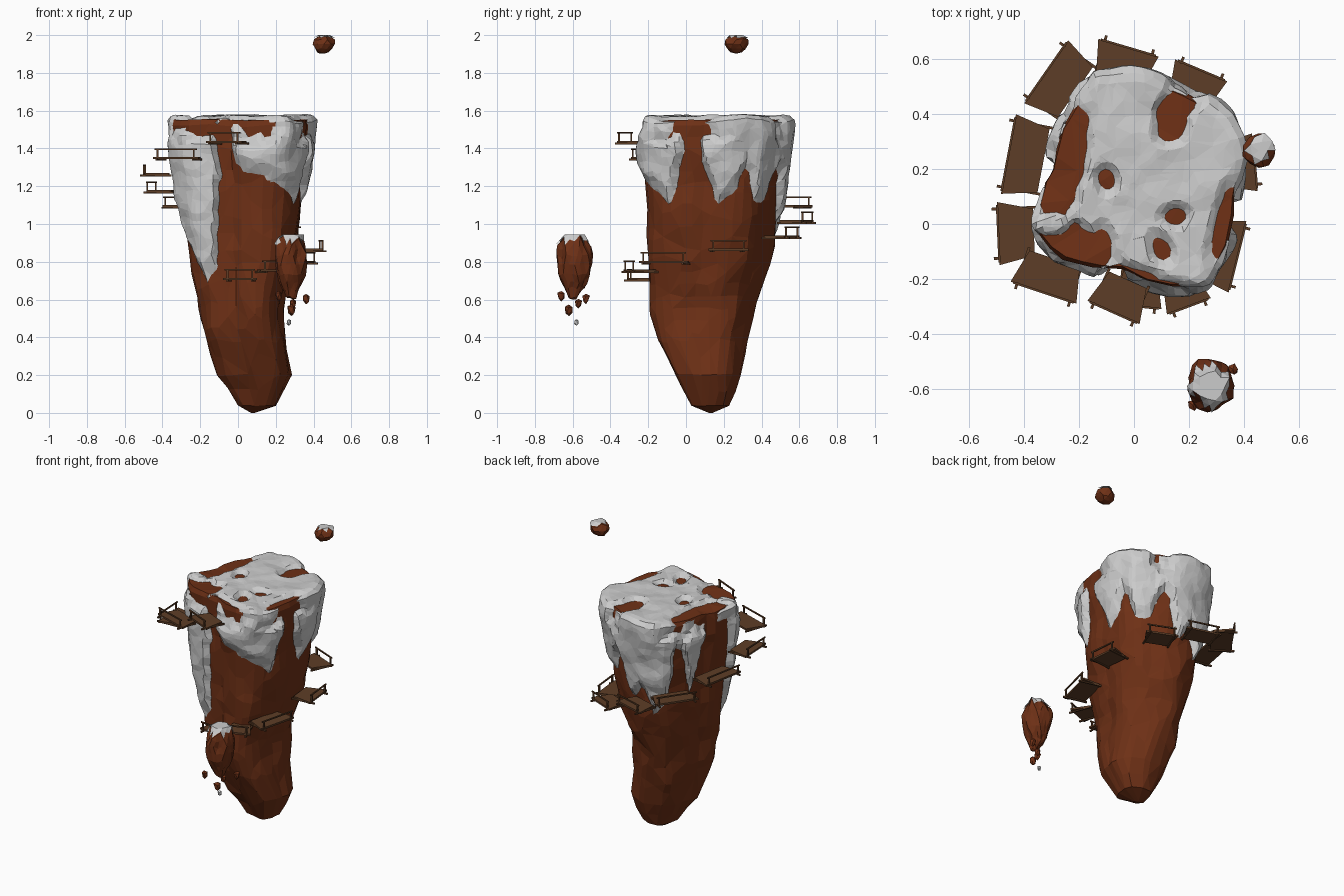
import bpy, bmesh, math, random
from mathutils import Vector, noise

if "Cube" in bpy.data.objects:
    bpy.data.objects.remove(bpy.data.objects["Cube"])

random.seed(4)

def material(name, rgb):
    m = bpy.data.materials.new(name)
    m.diffuse_color = (*rgb, 1)
    m.use_nodes = True
    m.node_tree.nodes["Principled BSDF"].inputs["Base Color"].default_value = m.diffuse_color
    return m

ROCK = material("rock_brown", (0.157, 0.03, 0.008))
WOOD = material("wood_brown", (0.11, 0.048, 0.02))

def add_object(name, bm, mat=None, decimate=None):
    bmesh.ops.recalc_face_normals(bm, faces=bm.faces)
    me = bpy.data.meshes.new(name)
    bm.to_mesh(me)
    bm.free()
    ob = bpy.data.objects.new(name, me)
    bpy.context.collection.objects.link(ob)
    if mat:
        me.materials.append(mat)
    if decimate:
        ob.modifiers.new("facets", 'DECIMATE').ratio = decimate
    return ob

def lerp_table(table, x):
    for a, b in zip(table, table[1:]):
        if a[0] <= x <= b[0]:
            f = (x - a[0]) / (b[0] - a[0])
            return [p + (q - p) * f for p, q in zip(a[1:], b[1:])]
    return list(table[-1][1:])

# Island shape: plan outline, and bounding box (x0, x1, y0, y1) by height
TOP = 1.55
CX, CY = 0.02, 0.155
OUTLINE = [(-.2, .53), (0, .58), (.24, .49), (.37, .42), (.42, .27), (.40, .09), (.29, -.23),
           (.2, -.27), (-.05, -.18), (-.3, -.14), (-.38, -.03), (-.32, .22), (-.26, .42)]
SECTIONS = [(0, .07, .09, .12, .14), (.04, 0, .2, .03, .23), (.2, -.1, .28, -.06, .29),
            (.4, -.18, .25, -.165, .33), (.6, -.21, .235, -.19, .375), (.8, -.245, .29, -.195, .44),
            (1.0, -.28, .33, -.205, .475), (1.2, -.31, .345, -.215, .50), (TOP, -.355, .385, -.23, .54)]
polar = sorted((math.degrees(math.atan2(y - CY, x - CX)), math.hypot(x - CX, y - CY)) for x, y in OUTLINE)
polar = [(polar[-1][0] - 360, polar[-1][1])] + polar + [(polar[0][0] + 360, polar[0][1])]

def surface(deg, u):
    """u 0..1 runs over the top from centre to rim, above 1 it runs down the side."""
    z = TOP if u <= 1 else TOP - (u - 1)
    r = min(u, 1) * (0.965 if u <= 1 else 1)
    x0, x1, y0, y1 = lerp_table(SECTIONS, max(z, 0))
    rad = lerp_table(polar, deg)[0]
    nx = math.cos(math.radians(deg)) * rad / 0.40
    ny = math.sin(math.radians(deg)) * rad / 0.42
    p = Vector(((x0 + x1) / 2 + nx * r * (x1 - x0) / 2, (y0 + y1) / 2 + ny * r * (y1 - y0) / 2, z))
    n = noise.noise_vector(p * 7) * 0.018 + noise.noise_vector(p * 17) * 0.006
    if z < 0.1:
        n *= 0.2
    if u <= 1:
        n.z *= 0.7
    p += n
    p.z = max(p.z, 0)
    return p

def grid_faces(bm, rows, keep=None):
    for i in range(len(rows) - 1):
        k = len(rows[i])
        for j in range(k):
            quad = [rows[i][j], rows[i][(j + 1) % k], rows[i + 1][(j + 1) % k], rows[i + 1][j]]
            if keep is None or any(v in keep for v in quad):
                bm.faces.new(quad)

# Main rock
bm = bmesh.new()
us = [.03, .2, .4, .6, .8, 1] + [1.03 + i * .06 for i in range(20)] + [1 + TOP - z for z in (.3, .2, .12, .04, 0)]
rows = [[bm.verts.new(surface(-180 + j * 9, u)) for j in range(40)] for u in us]
grid_faces(bm, rows)
bm.faces.new(rows[0])
bm.faces.new(rows[-1])
add_object("main_rock", bm, ROCK, 0.4)

# Snow: lower edge by angle, and bare patches (cx, cy, rx, ry, rotation)
EDGE = [(-180, 1.5), (-163, 1.45), (-153, .9), (-135, .70), (-121, .77), (-117, .95), (-113, 1.3),
        (-109, 1.65), (-100, 1.55), (-95, 1.31), (-72, 1.25), (-50, 1.18), (-38, 1.11), (-28, 1.35),
        (-20, 1.65), (-14, 1.65), (-9, 1.3), (5, 1.10), (20, 1.18), (28, 1.3), (40, 1.10), (55, 1.13),
        (65, 1.3), (72, 1.25), (85, .98), (97, 1.1), (112, .9), (125, 1.03), (130, 1.4), (138, 1.35),
        (150, 1.03), (162, 1.3), (172, 1.55), (180, 1.5)]
BARE = [(-.22, -.09, .15, .09, -10), (-.25, .2, .06, .24, -14), (-.13, -.1, .05, .08, 0),
        (.14, .39, .06, .09, -10), (.17, .43, .05, .05, 0), (-.1, .16, .03, .04, 20), (.15, .03, .04, .03, 15),
        (.1, -.09, .03, .045, 30), (.33, 0, .035, .13, -15), (.14, -.23, .09, .02, -10), (0, -.2, .1, .04, -15)]

def cover(p):
    """Roughly the distance to the nearest bare patch, negative inside it."""
    best = 1
    for cx, cy, rx, ry, rot in BARE:
        a = math.radians(-rot)
        dx, dy = p.x - cx, p.y - cy
        ex = (dx * math.cos(a) - dy * math.sin(a)) / rx
        ey = (dx * math.sin(a) + dy * math.cos(a)) / ry
        d = math.hypot(ex, ey) - 1 + 0.3 * noise.noise(p * 14)
        best = min(best, d * min(rx, ry))
    return max(best, .07 - math.hypot(p.x + .3, p.y / .6), (1.48 + .06 * noise.noise(p * 11) - p.z) * .8)

bm = bmesh.new()
N = 120
us = [.02 + i * .0467 for i in range(21)] + [.99, 1.015] + [1.035 + i * .024 for i in range(36)]
rows, snowy = [], set()
for u in us:
    row = []
    for j in range(N):
        deg = -180 + j * 360 / N
        p = surface(deg, u)
        out = Vector((p.x - CX, p.y - CY, 0)).normalized()
        side = min(max((u - .93) / .12, 0), 1)
        d = (out * side + Vector((0, 0, 1 - side))).normalized()
        edge = lerp_table(EDGE, deg)[0] + 0.03 * noise.noise(p * 9)
        gap = (p.z - edge) * .5 if u > 1 else 1
        t = min(gap, cover(p))
        t = max(-.01, min(t, .024 + .012 * side))
        v = bm.verts.new(p + d * t)
        if t > 0:
            snowy.add(v)
        row.append(v)
    rows.append(row)
grid_faces(bm, rows, snowy)
bm.faces.new(rows[0])
bmesh.ops.delete(bm, geom=[v for v in bm.verts if not v.link_faces], context='VERTS')
add_object("main_snow", bm, None, 0.35)

# Floating boulders with snow caps
def boulder(name, c, size, sub, taper=0, rough=.15, cap=True, mat=ROCK):
    bm = bmesh.new()
    bmesh.ops.create_icosphere(bm, subdivisions=sub, radius=1)
    for v in bm.verts:
        q = v.co * (1 + rough * noise.noise(v.co * 1.9 + Vector(c) * 9))
        w = 1 - taper * max(0, .35 - q.z) / 1.35
        v.co = Vector((q.x * size[0] * w + c[0], q.y * size[1] * w + c[1],
                       max(-1, min(.82, q.z)) * size[2] + c[2]))
    bm.normal_update()
    if cap:
        top = bm.copy()
        top.normal_update()
        bmesh.ops.delete(top, geom=[f for f in top.faces if f.normal.z < .3 or
                                    f.calc_center_median().z < c[2] + .6 * size[2]], context='FACES')
        for v in top.verts:
            v.co += Vector(((v.co.x - c[0]) * .05, (v.co.y - c[1]) * .05, .007))
        add_object(name + "_snow", top)
    add_object(name, bm, mat)

boulder("hanging_boulder", (.28, -.59, .785), (.09, .1, .185), 3, .35, .25)
boulder("upper_boulder", (.455, .267, 1.952), (.061, .064, .05), 2, .1, .25)
for i, (x, y, z, s) in enumerate([(.215, -.66, .62, .022), (.36, -.53, .605, .022),
                                  (.285, -.62, .545, .025), (.29, -.57, .58, .02)]):
    boulder(f"rubble_{i}", (x, y, z), (s, s, s * 1.4), 1, .3, .4, False)
boulder("snow_crumb", (.27, -.58, .48), (.013, .014, .02), 1, 0, .3, False, None)

# Spiral of wooden platforms: outer edge start, end (counter-clockwise), height
def beam(bm, a, b, w):
    a, b = Vector(a), Vector(b)
    d = b - a
    vs = bmesh.ops.create_cube(bm, size=1)['verts']
    rot = d.to_track_quat('Z', 'Y')
    for v in vs:
        v.co = (a + b) / 2 + rot @ Vector((v.co.x * w, v.co.y * w, v.co.z * d.length))

PLATFORMS = [(-.08, -.29, .10, -.31, .715), (.12, -.33, .28, -.27, .76), (.345, -.25, .41, .01, .805),
             (.45, .12, .43, .33, .87), (.34, .52, .15, .60, .94), (.09, .61, -.13, .675, 1.02),
             (-.24, .67, -.40, .44, 1.1), (-.43, .40, -.485, .11, 1.18), (-.5, .08, -.49, -.15, 1.27),
             (-.45, -.21, -.21, -.29, 1.355), (-.17, -.28, .02, -.365, 1.44)]
for i, (px, py, qx, qy, z) in enumerate(PLATFORMS):
    bm = bmesh.new()
    p, q = Vector((px, py, z)), Vector((qx, qy, z))
    along = (q - p).normalized()
    inward = Vector((-along.y, along.x, 0))
    # Tapered deck
    deck = [p, q, q + inward * .13 - along * .03, p + inward * .13 + along * .03]
    lo = [bm.verts.new(v - Vector((0, 0, .012))) for v in deck]
    hi = [bm.verts.new(v) for v in deck]
    bm.faces.new(lo)
    bm.faces.new(hi)
    grid_faces(bm, [lo, hi])
    # Joists, posts and handrail
    tops = []
    for s in (p + along * .025, q - along * .025):
        base = s - Vector((0, 0, .014))
        beam(bm, base - inward * .02, base + inward * .14, .01)
        top = s + Vector((0, 0, .042))
        beam(bm, s - Vector((0, 0, .015)), top, .009)
        tops.append(top)
    beam(bm, tops[0] - along * .015, tops[1] + along * .015, .008)
    add_object(f"platform_{i + 1}", bm, WOOD)
